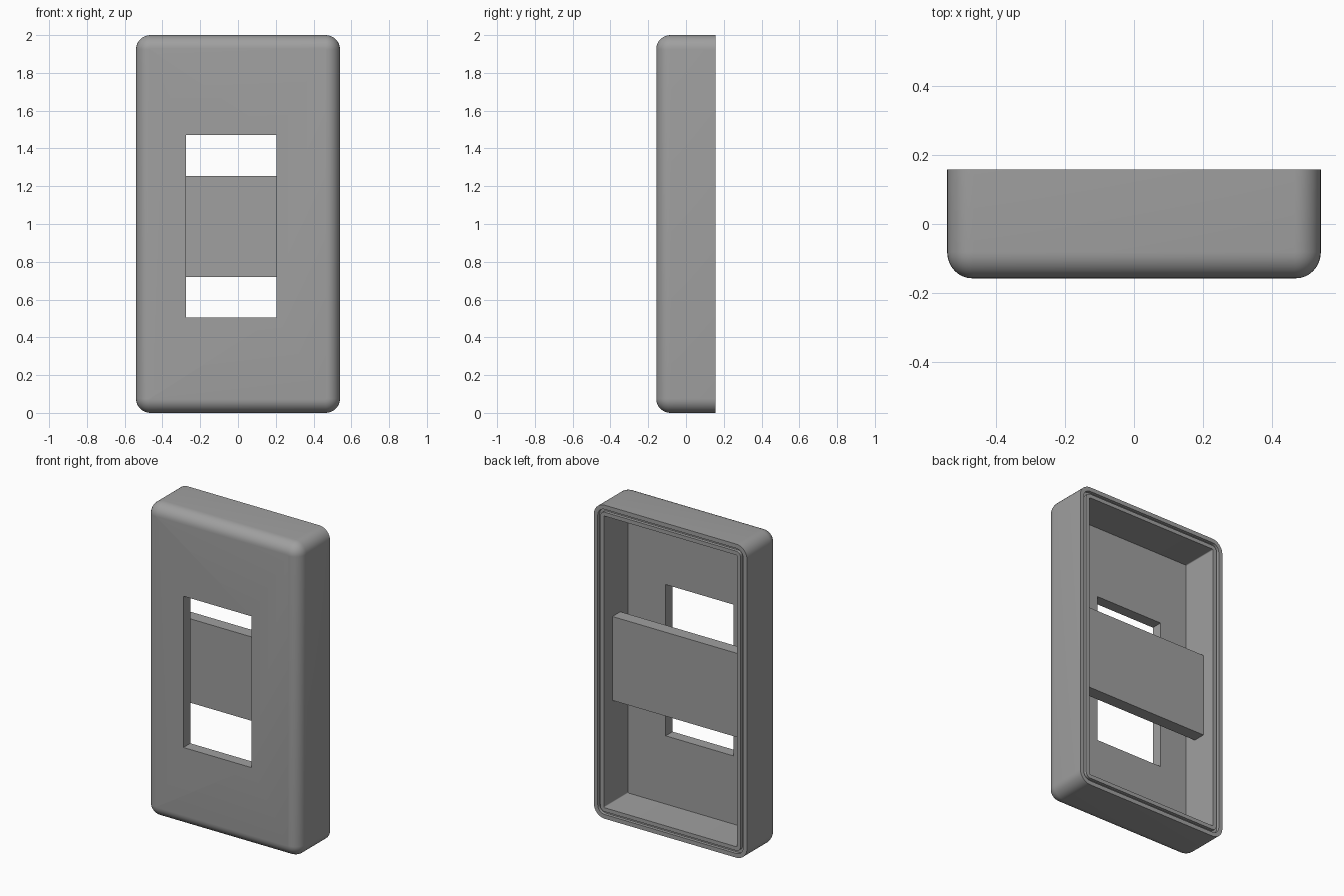
import bpy, bmesh, math
from mathutils import Vector

cube = bpy.data.objects.get("Cube")
if cube:
    bpy.data.objects.remove(cube, do_unlink=True)

HALF_W, HALF_H, HALF_D = 0.54, 1.0, 0.157
FILLET, WALL = 0.076, 0.07
FLOOR = -HALF_D + WALL
CORNER_STEPS = 8

grey = bpy.data.materials.new("mid_grey")
grey.use_nodes = True
grey.diffuse_color = (0.35, 0.35, 0.35, 1)
grey.node_tree.nodes["Principled BSDF"].inputs["Base Color"].default_value = grey.diffuse_color


def add_object(name, bm):
    bmesh.ops.recalc_face_normals(bm, faces=bm.faces)
    mesh = bpy.data.meshes.new(name)
    bm.to_mesh(mesh)
    bm.free()
    mesh.materials.append(grey)
    obj = bpy.data.objects.new(name, mesh)
    bpy.context.collection.objects.link(obj)
    return obj


def add_box(name, low, high):
    bm = bmesh.new()
    bmesh.ops.create_cube(bm, size=1)
    low, high = Vector(low), Vector(high)
    for v in bm.verts:
        v.co = (low + high) / 2 + v.co * (high - low)
    return add_object(name, bm)


def rounded_ring(bm, inset, y):
    """Rounded rectangle, concentric with the outer outline."""
    r = max(FILLET - inset, 0.004)
    cx, cz = HALF_W - inset - r, HALF_H - inset - r
    ring = []
    for quarter, (sx, sz) in enumerate([(1, 1), (-1, 1), (-1, -1), (1, -1)]):
        for i in range(CORNER_STEPS + 1):
            a = (quarter + i / CORNER_STEPS) * math.pi / 2
            ring.append(bm.verts.new((sx * cx + r * math.cos(a), y,
                                      HALF_H + sz * cz + r * math.sin(a))))
    return ring


# Cover shell: filleted front, grooved rim, open cavity
profile = []
for i in range(9):
    a = i / 8 * math.pi / 2
    profile.append(((FILLET - 0.004) * (1 - math.sin(a)),
                    -HALF_D + FILLET * (1 - math.cos(a))))
groove_y = HALF_D - 0.02
profile += [(0, HALF_D), (0.027, HALF_D), (0.027, groove_y), (0.045, groove_y),
            (0.045, HALF_D), (WALL, HALF_D), (WALL, FLOOR)]

bm = bmesh.new()
rings = [rounded_ring(bm, inset, y) for inset, y in profile]
for a, b in zip(rings, rings[1:]):
    for i in range(len(a)):
        j = (i + 1) % len(a)
        bm.faces.new((a[i], a[j], b[j], b[i]))
bm.faces.new(rings[0])
bm.faces.new(rings[-1])
shell = add_object("cover_shell", bm)

# Window through the front wall
cutter = add_box("window_cutter", (-0.275, -0.3, 0.505), (0.204, 0, 1.47))
cut = shell.modifiers.new("window", "BOOLEAN")
cut.operation = "DIFFERENCE"
cut.solver = "EXACT"
cut.object = cutter
bpy.context.view_layer.objects.active = shell
shell.select_set(True)
bpy.ops.object.modifier_apply(modifier=cut.name)
bpy.data.objects.remove(cutter, do_unlink=True)
bpy.ops.object.shade_smooth_by_angle(angle=math.radians(30))

# Cross bar spanning the cavity
bar_half = HALF_W - WALL
add_box("cross_bar", (-bar_half, -0.01, 0.72), (bar_half, 0.07, 1.255))
